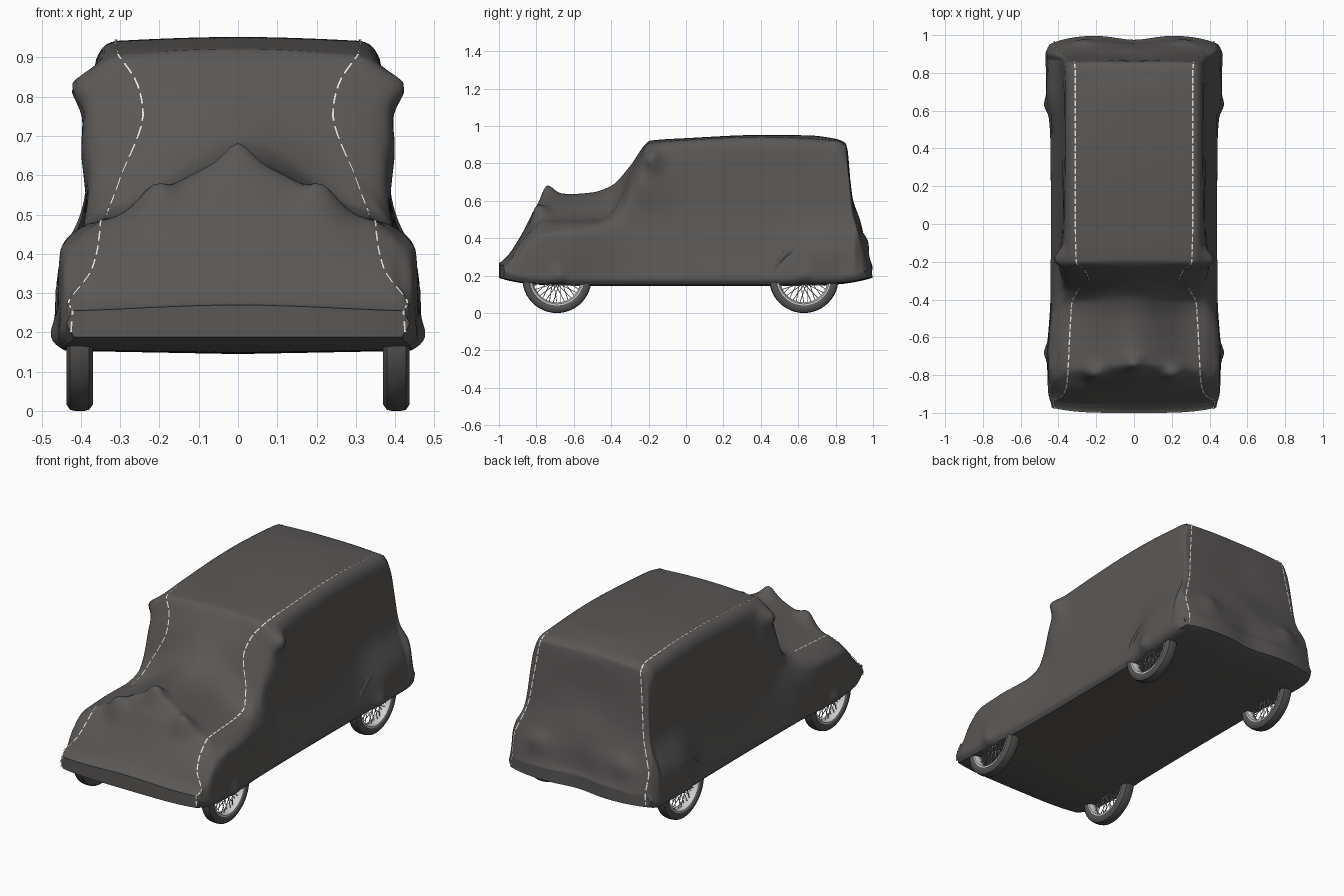
import bpy, bmesh, math
from mathutils import Vector, noise

if "Cube" in bpy.data.objects:
    bpy.data.objects.remove(bpy.data.objects["Cube"])


def material(name, rgb):
    m = bpy.data.materials.new(name)
    m.diffuse_color = (*rgb, 1)
    m.use_nodes = True
    m.node_tree.nodes["Principled BSDF"].inputs["Base Color"].default_value = m.diffuse_color
    return m


CLOTH = material("dark grey cloth", (0.102, 0.098, 0.095))
TYRE = material("tyre grey", (0.09, 0.087, 0.084))
METAL = material("light metal", (0.62, 0.62, 0.63))
THREAD = material("pale thread", (0.8, 0.78, 0.75))


def smooth_curve(keys, t):
    """Cubic through (t, value) keys without overshoot."""
    if t <= keys[0][0]:
        return keys[0][1]
    if t >= keys[-1][0]:
        return keys[-1][1]
    n = len(keys)
    d = [(keys[i + 1][1] - keys[i][1]) / (keys[i + 1][0] - keys[i][0]) for i in range(n - 1)]

    def slope(i):
        if i == 0 or i == n - 1:
            return 0 if i == 0 else d[-1]
        a, b = d[i - 1], d[i]
        return 2 * a * b / (a + b) if a * b > 0 else 0
    i = max(k for k in range(n - 1) if keys[k][0] <= t)
    h = keys[i + 1][0] - keys[i][0]
    s = (t - keys[i][0]) / h
    return ((2 * s**3 - 3 * s**2 + 1) * keys[i][1] + (s**3 - 2 * s**2 + s) * h * slope(i)
            + (3 * s**2 - 2 * s**3) * keys[i + 1][1] + (s**3 - s**2) * h * slope(i + 1))


# long lines of the draped cover: (y, z) for the crown, (y, x, z) for the others
CROWN = [(-1, .27), (-.96, .30), (-.9, .385), (-.85, .475), (-.81, .555), (-.74, .637), (-.6, .637),
         (-.5, .645), (-.4, .68), (-.3, .785), (-.21, .91), (-.19, .922), (0, .935), (.4, .952), (.65, .95),
         (.8, .932), (.855, .91), (.868, .88), (.88, .7), (.9, .58), (.93, .49), (.965, .39), (.985, .29), (1, .26)]
SEAM = [(-1, .42, .255), (-.96, .43, .275), (-.9, .37, .36), (-.85, .355, .42), (-.76, .35, .485),
        (-.5, .335, .493), (-.42, .33, .51), (-.35, .295, .6), (-.29, .24, .755), (-.25, .255, .83),
        (-.2, .305, .905), (0, .31, .925), (.4, .31, .942), (.8, .31, .922), (.855, .315, .895),
        (.875, .335, .75), (.9, .36, .56), (.93, .39, .45), (.97, .42, .34), (1, .42, .25)]
SHOULDER = [(-1, .425, .245), (-.96, .435, .265), (-.9, .41, .335), (-.8, .41, .435), (-.65, .40, .465),
            (-.45, .385, .48), (-.36, .365, .53), (-.29, .36, .66), (-.22, .37, .8), (-.15, .363, .865),
            (.4, .361, .895), (.8, .361, .88), (.86, .36, .82), (.9, .385, .53), (.94, .42, .42), (1, .43, .24)]
BELT = [(-1, .43, .235), (-.94, .44, .26), (-.85, .443, .36), (-.74, .452, .41), (-.6, .45, .41),
        (-.42, .42, .42), (-.25, .388, .5), (0, .386, .54), (.6, .388, .5),
        (.87, .395, .48), (.93, .44, .37), (1, .44, .23)]
SKIRT = [(-1, .435), (-.9, .455), (-.7, .46), (-.4, .443), (0, .44), (.4, .442), (.75, .455), (.92, .468), (1, .45)]


def line(keys, y):
    return [smooth_curve([(k[0], k[c]) for k in keys], y) for c in range(1, len(keys[0]))]


# soft bulges of hidden things: centre, push, radius
BULGES = [((.215, -.80, .53), (0, -.01, .055), .055),    # headlamp
          ((0, -.74, .64), (0, 0, .045), .045),          # radiator cap
          ((.385, -.175, .82), (.055, -.015, .008), .048),  # mirror
          ((.385, -.2, .68), (.02, 0, 0), .11),          # cloth below mirror
          ((.455, -.68, .2), (.018, 0, 0), .04),         # front hub
          ((.455, .63, .2), (.018, 0, 0), .04),          # rear hub
          ((.43, .68, .34), (.04, 0, 0), .13),           # rear wing
          ((.43, .84, .36), (.025, 0, 0), .1),           # rear wing tail
          ((0, .92, .5), (0, .015, 0), .12),             # rear spare
          ((.27, .97, .38), (0, .015, .01), .06)]        # rear lamp


def drape(x, y, z):
    p = Vector((x, y, z))
    q = p.copy()
    for c, push, r in BULGES:
        q += Vector(push) * math.exp(-((p - Vector(c)).length / r) ** 2)
    e = abs(y) ** 10
    q.y *= 1 - e * (.045 if y > 0 else .03) * (x / .44) ** 4
    if y > 0:
        q.y -= .025 * e * math.exp(-(x / .13) ** 2)
    if x > .3 and .2 < z < .85:   # shallow folds in the sides
        q.x += .006 * noise.noise(Vector((x, y * 3 + z * 2.5, z * 4)))
    return q


SPLITS = (18, 7, 8, 8, 4)


def half_section(y):
    zb = .153 + .035 * abs(y) ** 8
    skirt = line(SKIRT, y)[0]
    pts = [(0, line(CROWN, y)[0]), line(SEAM, y), line(SHOULDER, y), line(BELT, y),
           (skirt, zb + .035), (skirt - .018, zb)]
    xs = [(i, p[0]) for i, p in enumerate(pts)]
    zs = [(i, p[1]) for i, p in enumerate(pts)]
    out = []
    for i, n in enumerate(SPLITS):
        for k in range(n):
            t = i + k / n
            x = pts[1][0] * t if i == 0 else smooth_curve(xs, t)
            out.append(drape(x, y, smooth_curve(zs, t)))
    w = skirt - .018
    out += [Vector((w * f, drape(w * f, y, zb).y, zb - .008 * (1 - f) * (1 - abs(y) ** 8)))
            for f in [1 - k / 10 for k in range(11)]]
    return out


def finish(bm, name, mat, angle=40):
    bmesh.ops.recalc_face_normals(bm, faces=bm.faces)
    me = bpy.data.meshes.new(name)
    bm.to_mesh(me)
    bm.free()
    me.materials.append(mat)
    ob = bpy.data.objects.new(name, me)
    bpy.context.collection.objects.link(ob)
    bpy.context.view_layer.objects.active = ob
    ob.select_set(True)
    bpy.ops.object.shade_smooth_by_angle(angle=math.radians(angle))
    ob.select_set(False)
    return ob


# cover: sections lofted from nose to tail, finer at the steep ends
ys = sorted({round(-1 + .01 * i, 4) for i in range(201)}
            | {round(.84 + .0025 * i, 4) for i in range(65)}
            | {round(-1 + .0025 * i, 4) for i in range(20)})
halves = [half_section(y) for y in ys]
bm = bmesh.new()
rings = []
for h in halves:
    full = h + [Vector((-p.x, p.y, p.z)) for p in reversed(h[1:-1])]
    rings.append([bm.verts.new(p) for p in full])
for a, b in zip(rings, rings[1:]):
    for i in range(len(a)):
        j = (i + 1) % len(a)
        bm.faces.new((a[i], a[j], b[j], b[i]))
# end caps: rows from side to side that follow the curved ends
for y, h in ((-1, halves[0]), (1, halves[-1])):
    rows = []
    for p in h:
        w = abs(p.x)
        rows.append([bm.verts.new((w * f, drape(abs(w * f), y, .24).y, p.z))
                     for f in [k / 10 - 1 for k in range(21)]])
    for a, b in zip(rows, rows[1:]):
        for k in range(20):
            bm.faces.new((a[k], a[k + 1], b[k + 1], b[k]))
bmesh.ops.remove_doubles(bm, verts=bm.verts, dist=.0008)
finish(bm, "car_cover", CLOTH, 50)


# stitched seams: thin dashes of tape lying on the seam line
S = SPLITS[0]
seam = []
for h in halves:
    p, across = h[S], (h[S + 1] - h[S - 1]).normalized()
    seam.append((p, across))
down = Vector((0, 0, 1))
for at, dy in ((0, -.002), (len(seam), .002)):
    p, across = seam[0 if at == 0 else -1]
    seam.insert(at, (Vector((.425, p.y + dy, .2)), Vector((1, 0, 0))))
even = [seam[0]]
for (p, u), (q, v) in zip(seam, seam[1:]):
    n = max(1, round((q - p).length / .006))
    even += [(p.lerp(q, (k + 1) / n), u.lerp(v, (k + 1) / n)) for k in range(n)]
bm = bmesh.new()
for side in (-1, 1):
    prev = None
    for i, (p, u) in enumerate(even):
        along = even[min(i + 1, len(even) - 1)][0] - even[max(i - 1, 0)][0]
        nrm = u.cross(along).normalized()
        if nrm.dot(p - Vector((0, 0, .3))) < 0:
            nrm = -nrm
        pair = []
        for w in (-.0035, .0035):
            c = p + u * w + nrm * .0035
            pair.append(bm.verts.new((side * c.x, c.y, c.z)))
        if prev and i % 8 < 6:
            f = bm.faces.new((prev[0], prev[1], pair[1], pair[0]))
            f.normal_update()
            if f.normal.dot(Vector((side * nrm.x, nrm.y, nrm.z))) < 0:
                f.normal_flip()
        prev = pair
bmesh.ops.delete(bm, geom=[v for v in bm.verts if not v.link_faces], context='VERTS')
me = bpy.data.meshes.new("seam_stitches")
bm.to_mesh(me)
bm.free()
me.materials.append(THREAD)
bpy.context.collection.objects.link(bpy.data.objects.new("seam_stitches", me))


# wheels
def lathe(bm, profile, centre, steps=48):
    """Spin a closed (x, radius) profile about the axle."""
    rs = []
    for s in range(steps):
        a = 2 * math.pi * s / steps
        rs.append([bm.verts.new(centre + Vector((x, r * math.cos(a), r * math.sin(a)))) for x, r in profile])
    for s in range(steps):
        a, b = rs[s], rs[(s + 1) % steps]
        for i in range(len(profile)):
            j = (i + 1) % len(profile)
            bm.faces.new((a[i], a[j], b[j], b[i]))


def rod(bm, a, b, r):
    d = b - a
    m = d.to_track_quat('Z', 'Y').to_matrix().to_4x4()
    m.translation = (a + b) / 2
    bmesh.ops.create_cone(bm, segments=5, radius1=r, radius2=r, depth=d.length, matrix=m)


for end, y in (("front", -.69), ("rear", .63)):
    for side, s in (("left", 1), ("right", -1)):
        c = Vector((s * .403, y, .185))
        bm = bmesh.new()
        lathe(bm, [(-.026, .142), (-.034, .152), (-.034, .168), (-.024, .182), (-.01, .185),
                   (.01, .185), (.024, .182), (.034, .168), (.034, .152), (.026, .142)], c)
        finish(bm, f"{end}_{side}_tyre", TYRE)
        bm = bmesh.new()
        lathe(bm, [(-.028, .146), (-.028, .136), (-.012, .128), (.012, .128), (.028, .136), (.028, .146)], c)
        lathe(bm, [(-.03 * s, .001), (-.03 * s, .028), (.03 * s, .028), (.04 * s, .018), (.042 * s, .001)], c, 20)
        for k in range(40):   # crossed wire spokes
            a = 2 * math.pi * k / 40
            b = a + (.75 if k % 2 else -.75)
            x = .024 if k % 4 < 2 else -.024
            rod(bm, c + Vector((x, .026 * math.cos(b), .026 * math.sin(b))),
                c + Vector((x * .2, .131 * math.cos(a), .131 * math.sin(a))), .0022)
        finish(bm, f"{end}_{side}_wire_wheel", METAL)
